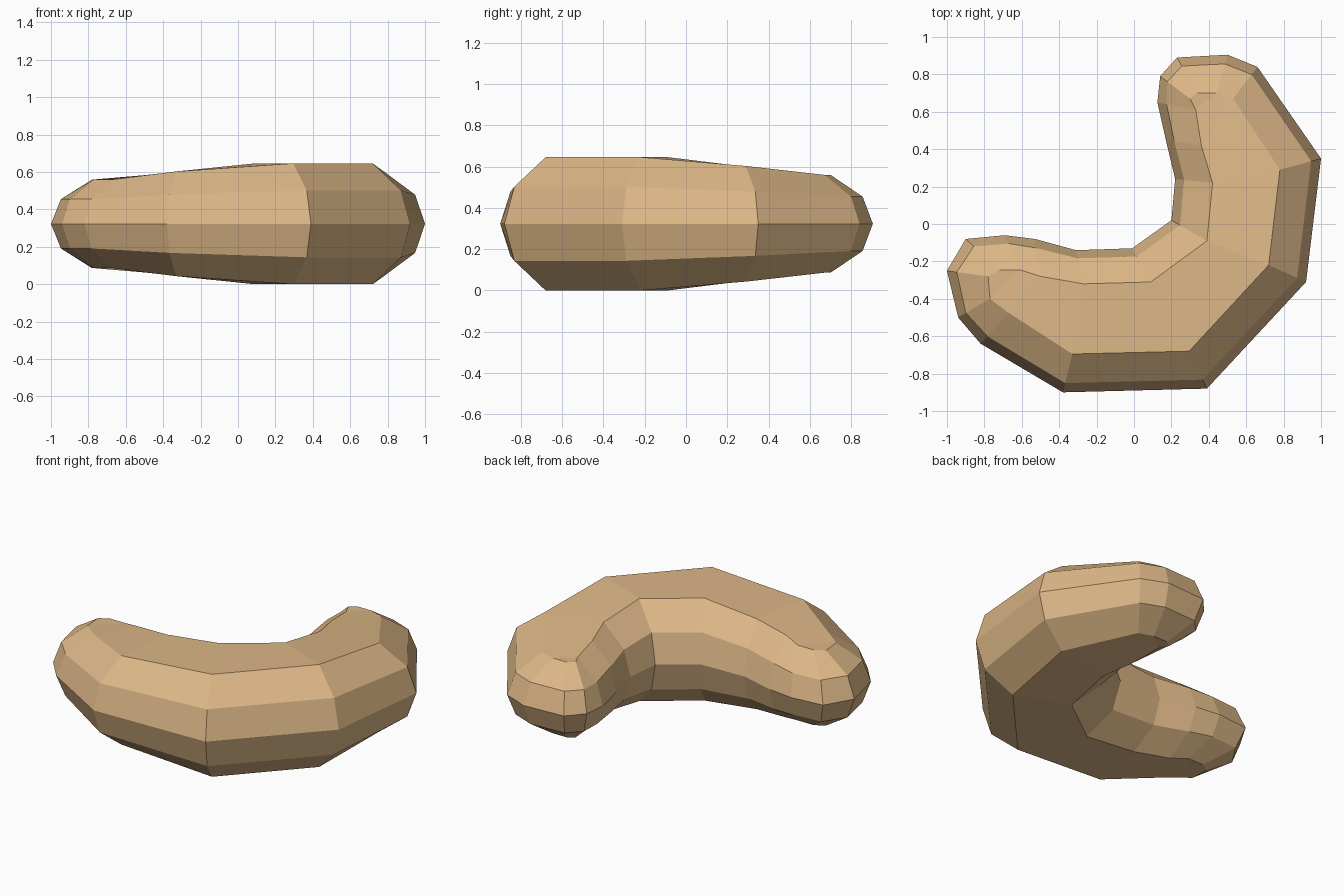
import bpy, bmesh

if "Cube" in bpy.data.objects:
    bpy.data.objects.remove(bpy.data.objects["Cube"])

# Plan-view columns: rim point (widest, mid height), crown point, half height
COLS = [
    # outer side of the bend
    ((-.38, -.90), (-.33, -.695), .28), ((.39, -.88), (.295, -.68), .323),
    ((.92, -.31), (.72, -.22), .323), ((1.0, .35), (.78, .29), .28),
    # rear rounded end
    ((.66, .84), (.53, .67), .237), ((.50, .905), (.44, .70), .237),
    ((.23, .89), (.34, .70), .237), ((.14, .79), (.30, .67), .237),
    ((.125, .65), (.33, .61), .237), ((.17, .45), (.36, .42), .26),
    # inner side of the bend
    ((.22, .24), (.42, .22), .285), ((.20, .02), (.39, -.09), .323),
    ((-.01, -.13), (.09, -.31), .323), ((-.31, -.14), (-.27, -.32), .285),
    # left rounded end
    ((-.53, -.08), (-.50, -.28), .26), ((-.69, -.06), (-.61, -.245), .237),
    ((-.90, -.08), (-.72, -.245), .237), ((-1.0, -.25), (-.78, -.28), .237),
    ((-.94, -.50), (-.77, -.40), .237), ((-.82, -.64), (-.67, -.475), .237),
]
MID = .323
N = len(COLS)

bm = bmesh.new()


def loop(inset, rise):
    """One contour: inset from rim towards crown, raised by a share of the half height."""
    return [bm.verts.new((r[0] + (c[0] - r[0]) * inset,
                          r[1] + (c[1] - r[1]) * inset, MID + h * rise))
            for r, c, h in COLS]


# Rounded sides, then crown strips, for the upper and lower halves
rim = loop(0, 0)
for sign in (1, -1):
    shoulder, crown = loop(.24, .555 * sign), loop(1, sign)
    for a, b in ((rim, shoulder), (shoulder, crown)):
        for i in range(N):
            j = (i + 1) % N
            bm.faces.new((a[i], a[j], b[j], b[i]))
    for k in range(-3, 6):
        bm.faces.new([crown[i % N] for i in (k, k + 1, 12 - k, 13 - k)])
bmesh.ops.recalc_face_normals(bm, faces=bm.faces)

mesh = bpy.data.meshes.new("curved_sausage")
bm.to_mesh(mesh)
bm.free()
tan = bpy.data.materials.new("warm tan")
tan.diffuse_color = (.72, .475, .242, 1)
tan.use_nodes = True
tan.node_tree.nodes["Principled BSDF"].inputs["Base Color"].default_value = tan.diffuse_color
mesh.materials.append(tan)
bpy.context.collection.objects.link(bpy.data.objects.new("curved_sausage", mesh))
